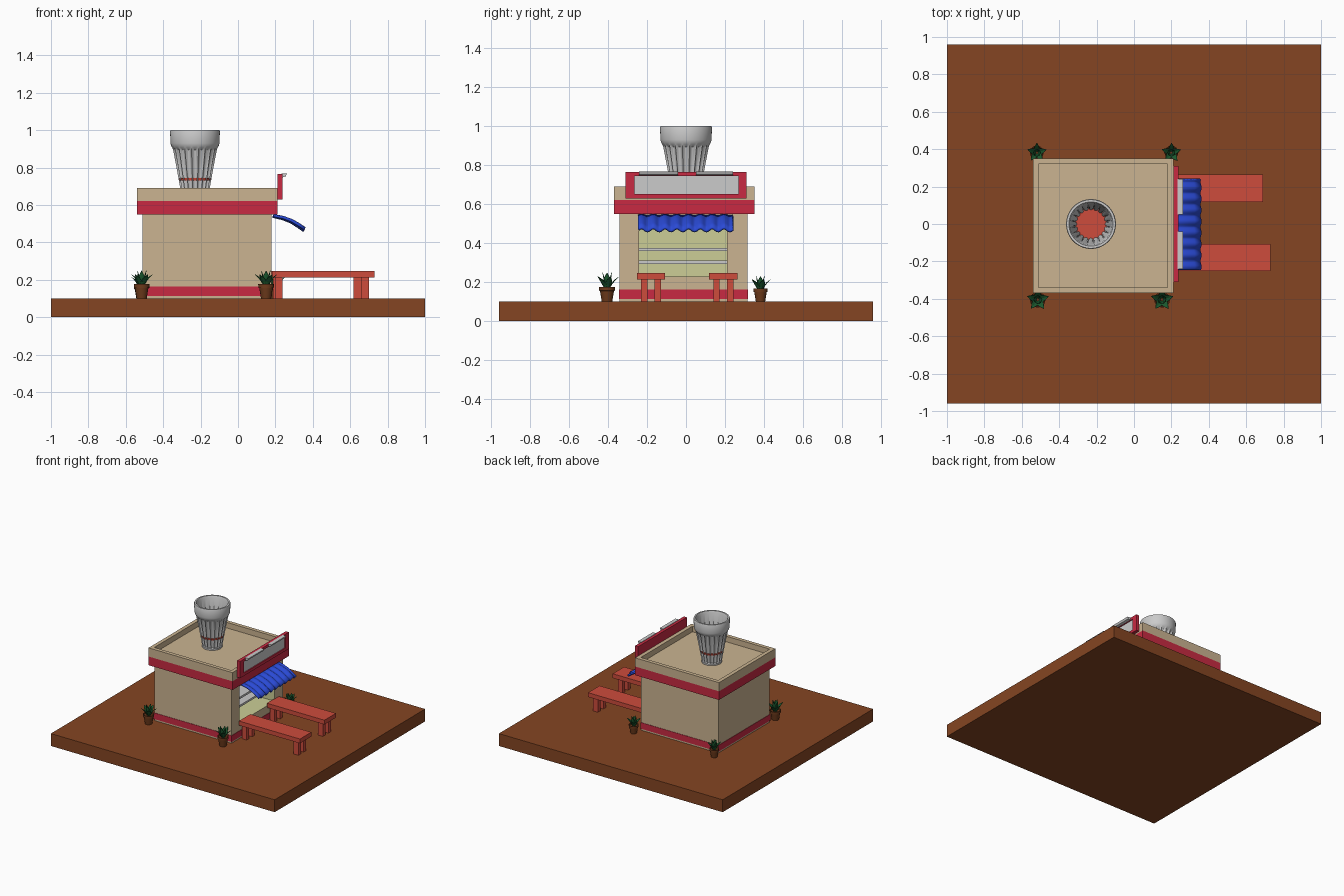
import bpy, bmesh, math
from mathutils import Vector, Matrix

if "Cube" in bpy.data.objects:
    bpy.data.objects.remove(bpy.data.objects["Cube"])


def material(name, srgb):
    m = bpy.data.materials.new(name)
    lin = [((c / 255 + 0.055) / 1.055) ** 2.4 for c in srgb]
    m.diffuse_color = (*lin, 1)
    m.use_nodes = True
    m.node_tree.nodes["Principled BSDF"].inputs["Base Color"].default_value = m.diffuse_color
    return m


BROWN = material("earth brown", (133, 69, 34))
TAN = material("tan plaster", (203, 180, 145))
RED = material("crimson trim", (200, 42, 66))
CORAL = material("coral wood", (205, 76, 60))
BLUE = material("awning blue", (42, 74, 214))
GREY = material("light grey", (203, 203, 203))
OLIVE = material("pale olive", (204, 206, 150))
GREEN = material("leaf green", (28, 92, 48))
POT = material("pot brown", (112, 60, 28))


def finish(name, bm, mats, smooth=False):
    bmesh.ops.recalc_face_normals(bm, faces=bm.faces[:])
    me = bpy.data.meshes.new(name)
    bm.to_mesh(me)
    bm.free()
    ob = bpy.data.objects.new(name, me)
    bpy.context.collection.objects.link(ob)
    for m in mats:
        me.materials.append(m)
    if smooth:
        bpy.ops.object.select_all(action='DESELECT')
        ob.select_set(True)
        bpy.context.view_layer.objects.active = ob
        bpy.ops.object.shade_smooth_by_angle(angle=math.radians(35))
    return ob


def add_box(bm, lo, hi):
    lo, hi = Vector(lo), Vector(hi)
    mat = Matrix.Translation((lo + hi) / 2) @ Matrix.Diagonal((*(hi - lo), 1))
    bmesh.ops.create_cube(bm, size=1, matrix=mat)


def block(name, lo, hi, mat):
    bm = bmesh.new()
    add_box(bm, lo, hi)
    return finish(name, bm, [mat])


def recessed_block(name, lo, hi, mat, axis, inner, depth, inner_mat, line_walls):
    """Box whose positive face on one axis has a sunken panel."""
    bm = bmesh.new()
    add_box(bm, lo, hi)
    bm.normal_update()
    face = max(bm.faces, key=lambda f: f.normal[axis])
    bmesh.ops.inset_region(bm, faces=[face], thickness=0.01)
    others = [a for a in range(3) if a != axis]
    for v in face.verts:
        for a, (i0, i1) in zip(others, inner):
            v.co[a] = i0 if v.co[a] < (lo[a] + hi[a]) / 2 else i1
    face = bmesh.ops.extrude_discrete_faces(bm, faces=[face])["faces"][0]
    for v in face.verts:
        v.co[axis] -= depth
    face.material_index = 1
    if line_walls:
        for e in face.edges:
            for f in e.link_faces:
                f.material_index = 1
    return finish(name, bm, [mat, inner_mat])


def lathe(name, profile, n, mat, center, radius=lambda r, z, t: r):
    """Closed surface of revolution; the radius can vary with the angle."""
    bm = bmesh.new()
    rings = []
    for r, z in profile:
        ring = []
        for i in range(n):
            t = 2 * math.pi * i / n
            q = radius(r, z, t)
            ring.append(bm.verts.new((center[0] + q * math.cos(t),
                                      center[1] + q * math.sin(t), center[2] + z)))
        rings.append(ring)
    for a, b in zip(rings, rings[1:]):
        for i in range(n):
            j = (i + 1) % n
            bm.faces.new((a[i], a[j], b[j], b[i]))
    bm.faces.new(rings[0])
    bm.faces.new(rings[-1])
    return finish(name, bm, [mat], smooth=True)


# Ground slab
block("ground_slab", (-1, -0.96, 0), (1, 0.96, 0.10), BROWN)

# Hut walls with serving window, trim bands, parapet roof
recessed_block("hut_walls", (-0.51, -0.34, 0.10), (0.18, 0.315, 0.56), TAN, 0,
               ((-0.24, 0.21), (0.23, 0.545)), 0.18, OLIVE, True)
block("base_band", (-0.513, -0.343, 0.113), (0.183, 0.318, 0.163), RED)
block("roof_band", (-0.54, -0.37, 0.55), (0.21, 0.35, 0.62), RED)
recessed_block("roof_parapet", (-0.54, -0.37, 0.62), (0.21, 0.35, 0.69), TAN, 2,
               ((-0.51, 0.18), (-0.34, 0.32)), 0.045, TAN, True)

# Shelves inside the window
for i, z in enumerate((0.302, 0.368)):
    block(f"shelf_{i + 1}", (0.0, -0.24, z - 0.008), (0.11, 0.21, z + 0.008), GREY)

# Sign board with two small hoods along its top
recessed_block("sign_board", (0.21, -0.31, 0.63), (0.237, 0.31, 0.765), RED, 0,
               ((-0.265, 0.268), (0.653, 0.745)), 0.008, GREY, False)
for i, (y0, y1) in enumerate(((-0.24, -0.04), (0.05, 0.24))):
    bm = bmesh.new()
    tri = [bm.verts.new((x, y0, z)) for x, z in
           ((0.232, 0.768), (0.262, 0.768), (0.255, 0.752), (0.232, 0.746))]
    f = bm.faces.new(tri)
    ext = bmesh.ops.extrude_face_region(bm, geom=[f])["geom"]
    for v in ext:
        if isinstance(v, bmesh.types.BMVert):
            v.co.y = y1
    finish(f"sign_hood_{i + 1}", bm, [GREY])

# Corrugated awning: a drooping profile swept along y with a ripple
bm = bmesh.new()
profile = ((0.188, 0.541), (0.24, 0.53), (0.285, 0.513), (0.32, 0.492), (0.355, 0.468))
N = 72
rows = []
for k, (x, z) in enumerate(profile):
    amp = 0.004 + 0.001 * k
    rows.append([bm.verts.new((x + 0.003 * math.sin(16 * math.pi * i / N), -0.243 + 0.483 * i / N,
                               z + amp * math.sin(16 * math.pi * i / N))) for i in range(N + 1)])
for a, b in zip(rows, rows[1:]):
    for i in range(N):
        bm.faces.new((a[i], b[i], b[i + 1], a[i + 1]))
awning = finish("awning", bm, [BLUE], smooth=True)
mod = awning.modifiers.new("thickness", 'SOLIDIFY')
mod.thickness = 0.012
mod.offset = 0

# Benches
for i, (x0, x1, y0, y1) in enumerate(((0.175, 0.69, 0.118, 0.265), (0.185, 0.73, -0.252, -0.107))):
    bm = bmesh.new()
    add_box(bm, (x0, y0, 0.213), (x1, y1, 0.248))
    for lx in (x0 + 0.012, x1 - 0.072):
        for ly in (y0 + 0.022, y1 - 0.054):
            add_box(bm, (lx, ly, 0.10), (lx + 0.042, ly + 0.032, 0.213))
    finish(f"bench_{i + 1}", bm, [CORAL])

# Fluted drinking glass on the roof, with its drink
FLUTES = 20


def flute(r, z, t):
    if not 0.66 < z < 0.905 or r < 0.077 + 0.18 * (z - 0.69) - 0.006:
        return r
    return r - 0.011 * abs(math.cos(FLUTES * t / 2)) ** 0.6


lathe("glass_cup", [(0.074, 0.64), (0.0755, 0.659), (0.0765, 0.664), (0.08, 0.69), (0.10, 0.80),
                    (0.118, 0.893), (0.1215, 0.906), (0.128, 0.918), (0.131, 0.93), (0.133, 0.993),
                    (0.130, 1.0), (0.118, 1.0), (0.112, 0.985), (0.104, 0.92), (0.084, 0.73)],
      FLUTES * 8, GREY, (-0.23, 0, 0), flute)
lathe("drink", [(0.083, 0.731), (0.086, 0.745)], 48, CORAL, (-0.23, 0, 0))


# Potted plants: tapered pot with rim plus folded curved leaves
def plant(name, x, y, s):
    pot = [(0.027, 0), (0.036, 0.055), (0.041, 0.057), (0.042, 0.076), (0.036, 0.076), (0.034, 0.066)]
    lathe(name + "_pot", [(r * s, z * s) for r, z in pot], 16, POT, (x, y, 0.10))
    bm = bmesh.new()
    # (count, lean, length, width, starting angle)
    for count, lean, length, width, start in ((5, 0.62, 0.085, 0.019, 0.3), (4, 0.18, 0.088, 0.02, 0)):
        for i in range(count):
            ang = start + 2 * math.pi * i / count
            turn = Matrix.Rotation(ang, 3, 'Z')
            prev = None
            for u, w in ((0, 0.45), (0.35, 1), (0.7, 0.7), (1, 0.03)):
                out = 0.006 + length * u * math.sin(lean * (0.6 + 0.5 * u))
                up = 0.062 + length * u * math.cos(lean * (0.6 + 0.5 * u))
                row = [bm.verts.new(Vector((x, y, 0.10)) + s * (turn @ Vector(
                    (out - 0.006 * w * abs(k) + 0.004 * w, k * width * w, up)))) for k in (-1, 0, 1)]
                if prev:
                    for k in (0, 1):
                        bm.faces.new((prev[k], prev[k + 1], row[k + 1], row[k]))
                prev = row
    leaves = finish(name + "_leaves", bm, [GREEN])
    m = leaves.modifiers.new("thickness", 'SOLIDIFY')
    m.thickness = 0.002


for i, (x, y, s) in enumerate(((-0.515, -0.405, 1.0), (0.15, -0.405, 1.0),
                               (-0.52, 0.382, 0.88), (0.20, 0.382, 0.88))):
    plant(f"plant_{i + 1}", x, y, s)
